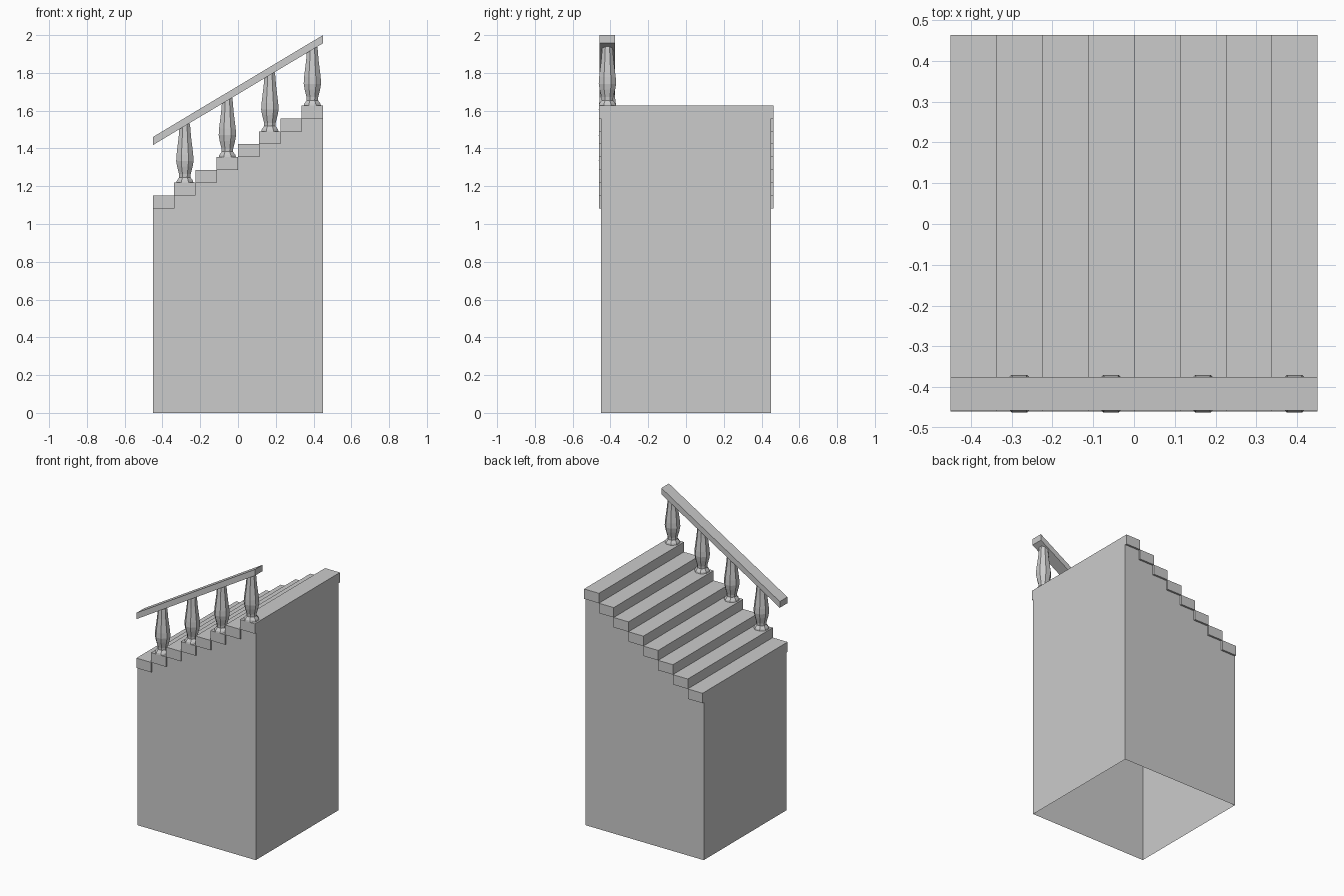
import bpy
import math

if "Cube" in bpy.data.objects:
    bpy.data.objects.remove(bpy.data.objects["Cube"], do_unlink=True)

STEPS = 8
HALF = 0.45                      # half width of the base
RUN = 2 * HALF / STEPS
RISE = 0.068
FIRST = 1.083                    # underside of the lowest step
OVERHANG = 0.463
RAIL_Y = -0.416

stone = bpy.data.materials.new("grey stone")
stone.use_nodes = True
GREY = (0.6, 0.6, 0.6, 1)
stone.diffuse_color = GREY
stone.node_tree.nodes["Principled BSDF"].inputs["Base Color"].default_value = GREY


def add_mesh(name, verts, faces):
    mesh = bpy.data.meshes.new(name)
    mesh.from_pydata(verts, [], faces)
    mesh.materials.append(stone)
    obj = bpy.data.objects.new(name, mesh)
    bpy.context.collection.objects.link(obj)
    return obj


def extrude_y(name, outline, y0, y1, skip=()):
    """Extrude a counter-clockwise x-z outline along y; skip lists open sides."""
    n = len(outline)
    verts = [(x, y, z) for y in (y0, y1) for x, z in outline]
    faces = [list(range(n)), list(range(2 * n - 1, n - 1, -1))]
    for i in range(n):
        if i not in skip:
            j = (i + 1) % n
            faces.append([i, i + n, j + n, j])
    return add_mesh(name, verts, faces)


def lathe(name, profile, sides, location):
    """Faceted turning with flat sides facing front and back."""
    verts, faces = [], []
    for z, apothem in profile:
        r = apothem / math.cos(math.pi / sides)
        for k in range(sides):
            a = (k + 0.5) * 2 * math.pi / sides
            verts.append((r * math.cos(a), r * math.sin(a), z))
    for i in range(len(profile) - 1):
        for k in range(sides):
            a, b = i * sides + k, i * sides + (k + 1) % sides
            faces.append([a, b, b + sides, a + sides])
    faces.append(list(range(sides))[::-1])
    faces.append(list(range(len(verts) - sides, len(verts))))
    obj = add_mesh(name, verts, faces)
    obj.location = location
    return obj


# Hollow base: open below, closed on top by the steps
outline = [(-HALF, 0), (HALF, 0)]
for i in reversed(range(STEPS)):
    z = FIRST + i * RISE
    outline += [(-HALF + (i + 1) * RUN, z), (-HALF + i * RUN, z)]
open_sides = [0] + list(range(2, len(outline) - 1))
extrude_y("base", outline, -HALF, HALF, open_sides)

# Step slabs
for i in range(STEPS):
    x0, x1 = -HALF + i * RUN, -HALF + (i + 1) * RUN
    z0, z1 = FIRST + i * RISE, FIRST + (i + 1) * RISE
    extrude_y(f"step_{i + 1}", [(x0, z0), (x1, z0), (x1, z1), (x0, z1)],
              -OVERHANG + 0.003, OVERHANG)

# Turned balusters on every second step
profile = [(0, 0.045), (0.01, 0.043), (0.028, 0.03), (0.045, 0.031),
           (0.085, 0.041), (0.115, 0.046), (0.15, 0.044),
           (0.24, 0.033), (0.3, 0.028), (0.315, 0.025)]
for i in range(1, STEPS, 2):
    lathe(f"baluster_{i // 2 + 1}", profile, 8,
          (-HALF + (i + 0.5) * RUN, RAIL_Y, FIRST + (i + 1) * RISE))

# Sloping handrail with upright ends
extrude_y("handrail", [(-HALF, 1.418), (HALF, 1.957), (HALF, 2.0), (-HALF, 1.461)],
          RAIL_Y - 0.041, RAIL_Y + 0.041)
